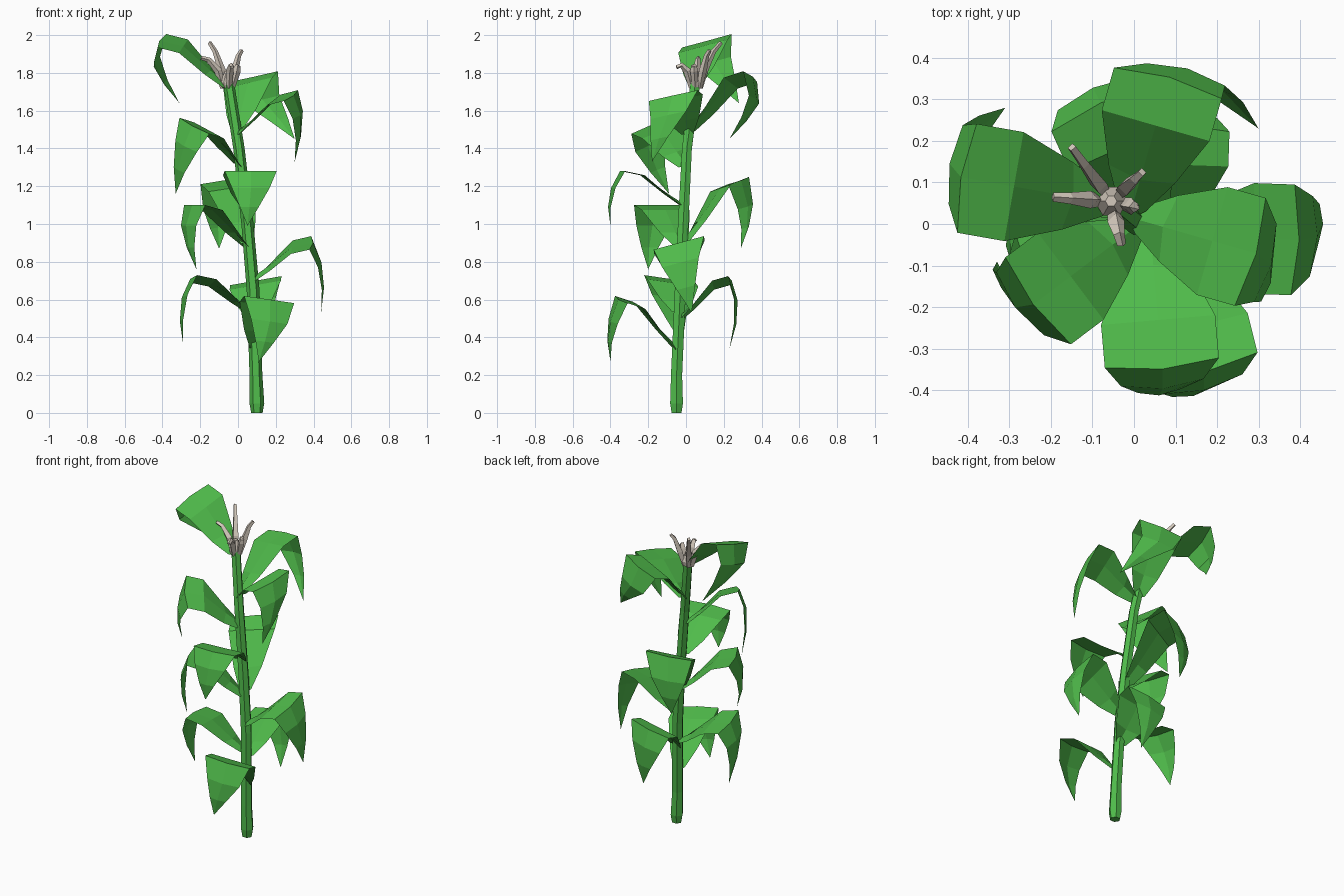
import bpy
from math import sin, cos, pi, radians
from mathutils import Vector

cube = bpy.data.objects.get("Cube")
if cube:
    bpy.data.objects.remove(cube)


def material(name, rgb):
    mat = bpy.data.materials.new(name)
    mat.use_nodes = True
    mat.diffuse_color = (*rgb, 1)
    mat.node_tree.nodes["Principled BSDF"].inputs["Base Color"].default_value = (*rgb, 1)
    return mat


GREEN = material("leaf green", (0.08, 0.5, 0.07))
STRAW = material("dry straw", (0.66, 0.59, 0.51))


def build(name, verts, faces, mat):
    mesh = bpy.data.meshes.new(name)
    mesh.from_pydata([tuple(v) for v in verts], [], faces)
    mesh.materials.append(mat)
    obj = bpy.data.objects.new(name, mesh)
    bpy.context.collection.objects.link(obj)
    return obj


def tube(name, path, radii, sides, mat):
    """Faceted tube along a path, capped at both ends."""
    path = [Vector(p) for p in path]
    verts, faces = [], []
    for i, p in enumerate(path):
        along = path[min(i + 1, len(path) - 1)] - path[max(i - 1, 0)]
        turn = Vector((0, 0, 1)).rotation_difference(along)
        for k in range(sides):
            a = 2 * pi * k / sides
            verts.append(p + turn @ Vector((cos(a), sin(a), 0)) * radii[i])
    for i in range(len(path) - 1):
        for k in range(sides):
            a, b = i * sides + k, i * sides + (k + 1) % sides
            faces.append((a, b, b + sides, a + sides))
    last = (len(path) - 1) * sides
    faces += [tuple(reversed(range(sides))), tuple(range(last, last + sides))]
    return build(name, verts, faces, mat)


# Leaning stalk
STALK = [(.1, -.05, 0), (.1, -.05, .05), (.095, -.05, .2), (.08, -.03, .65),
         (.05, -.015, 1), (.005, .005, 1.4), (-.05, .05, 1.75)]
tube("stalk", STALK, [.03, .039, .034, .034, .032, .03, .029], 6, GREEN)


def stalk_at(z):
    for a, b in zip(STALK, STALK[1:]):
        if a[2] <= z <= b[2]:
            return Vector(a).lerp(Vector(b), (z - a[2]) / (b[2] - a[2]))


# Leaf rows: share of reach, share of rise, half width, outward bulge of the midrib
ROWS = [(.06, 0, .035, -.03), (.28, .34, .085, -.015), (.6, .88, .138, 0),
        (.88, 1, .138, .015), (1, .7, .1, .015)]


def leaf(name, z, heading, reach, rise, roll, tip):
    a, r = radians(heading), radians(roll)
    ahead = Vector((cos(a), sin(a), 0))
    side = Vector((sin(a) * cos(r), -cos(a) * cos(r), sin(r)))
    base, tip = stalk_at(z), Vector(tip)
    verts, faces = [], []
    for out, up, half, bulge in ROWS:
        mid = base + ahead * reach * out + Vector((0, 0, rise * up))
        if out == 1:
            mid = mid.lerp(tip, .15)
        verts += [mid - side * half, mid + ahead * bulge, mid + side * half]
    # Narrow strip above the pointed tip
    low = mid.lerp(tip, .5) + ahead * .012
    verts += [low - side * .05, low + ahead * .01, low + side * .05, tip]
    for i in range(len(ROWS)):
        for k in range(2):
            v = i * 3 + k
            faces.append((v, v + 1, v + 4, v + 3))
    n = len(verts) - 1
    faces += [(n - 3, n - 2, n), (n - 2, n - 1, n)]
    build(name, verts, faces, GREEN)


# Height on stalk, heading, reach, rise, roll, tip
LEAVES = [
    (1.73, 170, .41, .24, 15, (-.31, .28, 1.64)),
    (1.5, 74, .38, .28, 12, (.3, .23, 1.45)),
    (1.48, -16, .34, .2, -12, (.3, -.18, 1.33)),
    (1.31, 217, .35, .21, 18, (-.33, -.09, 1.16)),
    (1.1, 275, .37, .18, 0, (.05, -.4, .99)),
    (.9, 114, .37, .33, 8, (-.1, .29, .87)),
    (.88, 204, .36, .22, 0, (-.22, -.2, .76)),
    (.71, -2, .35, .19, -15, (.44, .03, .53)),
    (.53, 189, .37, .18, -8, (-.29, -.02, .36)),
    (.5, 88, .3, .2, 10, (.14, .23, .34)),
    (.34, 284, .35, .26, 8, (.11, -.4, .27)),
]
for i, spec in enumerate(LEAVES):
    leaf(f"leaf_{i + 1}", *spec)

# Dry tassel: a small cup with splayed prongs
CORE = Vector((-.055, .055, 1.72))
tube("tassel_cup", [CORE, CORE + Vector((0, 0, .03)), CORE + Vector((0, 0, .09))],
     [.032, .04, .014], 6, STRAW)
TIPS = [(-.15, .185, 1.96), (-.195, .065, 1.88), (.02, .125, 1.92),
        (-.03, -.05, 1.83), (.005, .04, 1.83)]
for i, tip in enumerate(TIPS):
    tip = Vector(tip)
    flat = Vector((tip.x - CORE.x, tip.y - CORE.y, 0))
    foot = CORE + flat.normalized() * .025
    bend = CORE + flat.normalized() * .05 + Vector((0, 0, .09))
    knee = bend.lerp(tip, .55) + Vector((0, 0, .02))
    tube(f"tassel_prong_{i + 1}", [foot, bend, knee, tip],
         [.014, .021, .014, .011], 4, STRAW)
